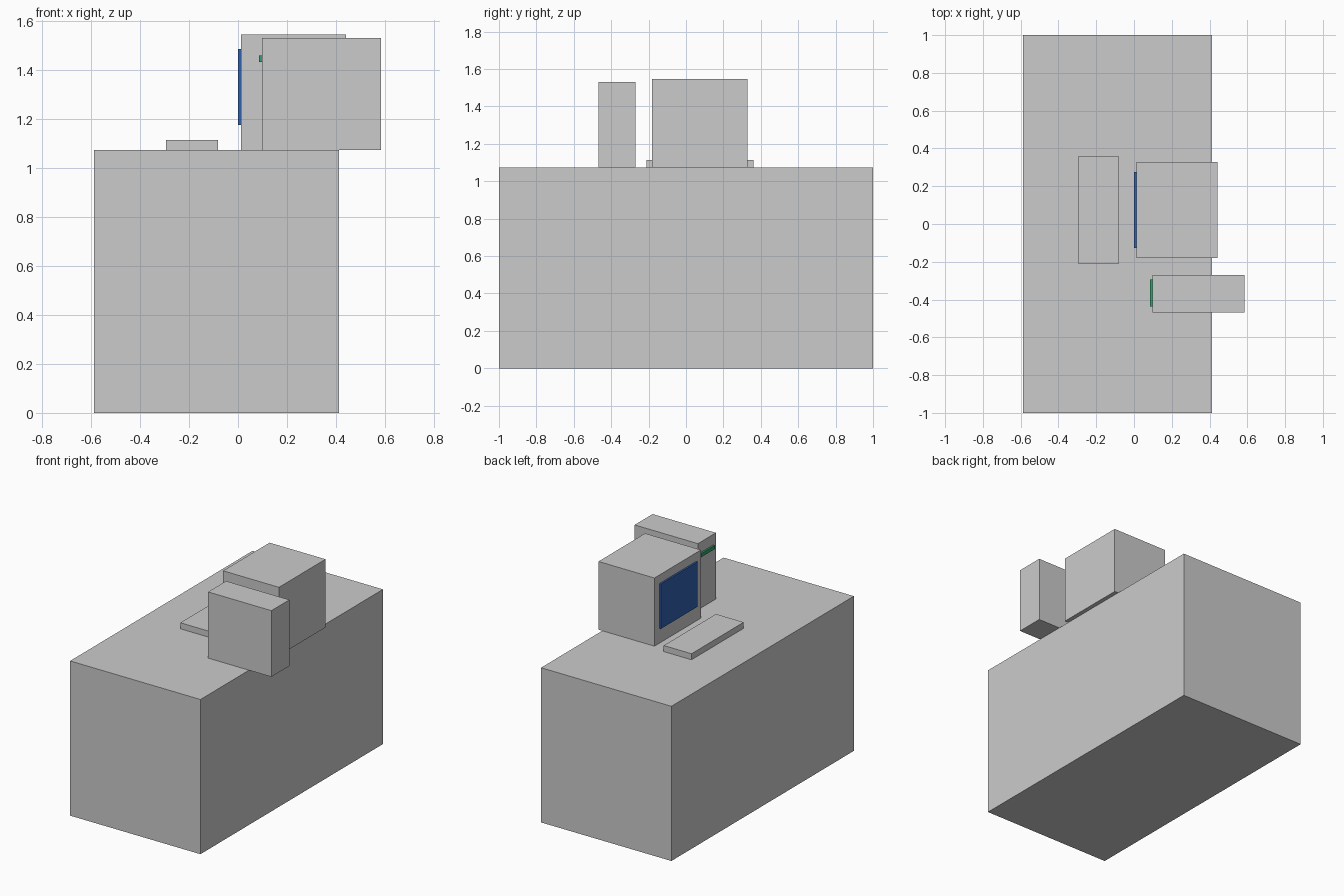
import bpy
import bmesh

if "Cube" in bpy.data.objects:
    bpy.data.objects.remove(bpy.data.objects["Cube"])


def material(name, color):
    mat = bpy.data.materials.new(name)
    mat.diffuse_color = color
    mat.use_nodes = True
    mat.node_tree.nodes["Principled BSDF"].inputs["Base Color"].default_value = mat.diffuse_color
    return mat


def box(name, x, y, z, mat=None):
    """Flat-shaded box from (min, max) ranges on each axis."""
    ranges = (x, y, z)
    bm = bmesh.new()
    bmesh.ops.create_cube(bm, size=1)
    for v in bm.verts:
        v.co = [(r[1] - r[0]) * c for r, c in zip(ranges, v.co)]
    mesh = bpy.data.meshes.new(name)
    bm.to_mesh(mesh)
    bm.free()
    obj = bpy.data.objects.new(name, mesh)
    obj.location = [(r[0] + r[1]) / 2 for r in ranges]
    bpy.context.collection.objects.link(obj)
    if mat:
        mesh.materials.append(mat)
    return obj


blue = material("screen_blue", (0.03, 0.12, 0.42, 1))
green = material("drive_green", (0.03, 0.36, 0.15, 1))
TOP = 1.073

# Desk block
box("desk", (-0.588, 0.412), (-1, 1), (0, TOP))

# Keyboard in front of the monitor
box("keyboard", (-0.295, -0.082), (-0.211, 0.361), (TOP, 1.115))

# Monitor with a screen panel on its -x face
box("monitor", (0.012, 0.441), (-0.181, 0.329), (TOP, 1.546))
box("screen", (0.0, 0.012), (-0.127, 0.276), (1.176, 1.487), blue)

# Computer tower overhanging the rear edge, with a drive slot
box("tower", (0.098, 0.584), (-0.468, -0.271), (TOP, 1.532))
box("drive_slot", (0.086, 0.098), (-0.438, -0.295), (1.434, 1.459), green)
